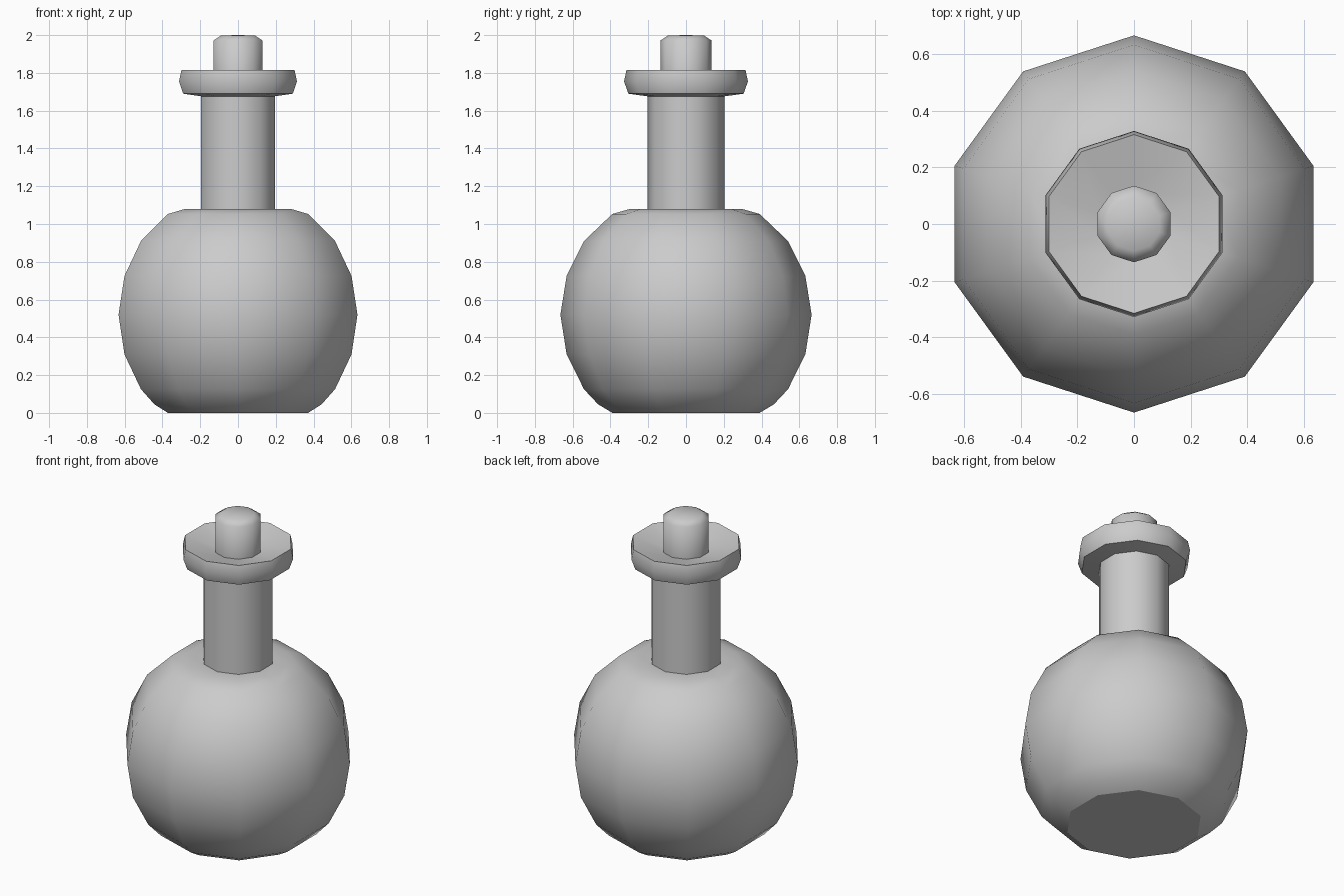
import bpy, bmesh
from math import cos, sin, pi

if "Cube" in bpy.data.objects:
    bpy.data.objects.remove(bpy.data.objects["Cube"])

SIDES = 10


def lathe(name, profile, sharp=()):
    """Spin (radius, z) points into a ten-sided part; 'sharp' lists hard rings."""
    bm = bmesh.new()
    rings = []
    for r, z in profile:
        if r == 0:
            rings.append([bm.verts.new((0, 0, z))] * SIDES)
        else:
            rings.append([bm.verts.new((r * cos(pi / 2 + 2 * pi * i / SIDES),
                                        r * sin(pi / 2 + 2 * pi * i / SIDES), z))
                          for i in range(SIDES)])
    for a, b in zip(rings, rings[1:]):
        for i in range(SIDES):
            j = (i + 1) % SIDES
            corners = list(dict.fromkeys((a[i], a[j], b[j], b[i])))
            bm.faces.new(corners).smooth = True
    for k in sharp:
        for i in range(SIDES):
            bm.edges.get((rings[k][i], rings[k][(i + 1) % SIDES])).smooth = False
    mesh = bpy.data.meshes.new(name)
    bm.to_mesh(mesh)
    bm.free()
    obj = bpy.data.objects.new(name, mesh)
    bpy.context.collection.objects.link(obj)
    return obj


# Round body with a flat base and shallow shoulder
lathe("bulb", [(0, 0), (0.39, 0), (0.465, 0.045), (0.54, 0.125), (0.632, 0.31),
               (0.665, 0.52), (0.632, 0.725), (0.54, 0.91), (0.39, 1.053),
               (0.295, 1.08), (0.205, 1.08)], sharp=(1,))

# Straight neck
lathe("neck", [(0.205, 1.08), (0.205, 1.676)])

# Flared lip, dished on top
lathe("lip", [(0.205, 1.676), (0.305, 1.69), (0.328, 1.755), (0.315, 1.815),
              (0.135, 1.77)], sharp=(1, 3))

# Stopper with a rounded top
lathe("stopper", [(0.135, 1.77), (0.135, 1.972), (0.095, 1.998), (0, 2.0)])
